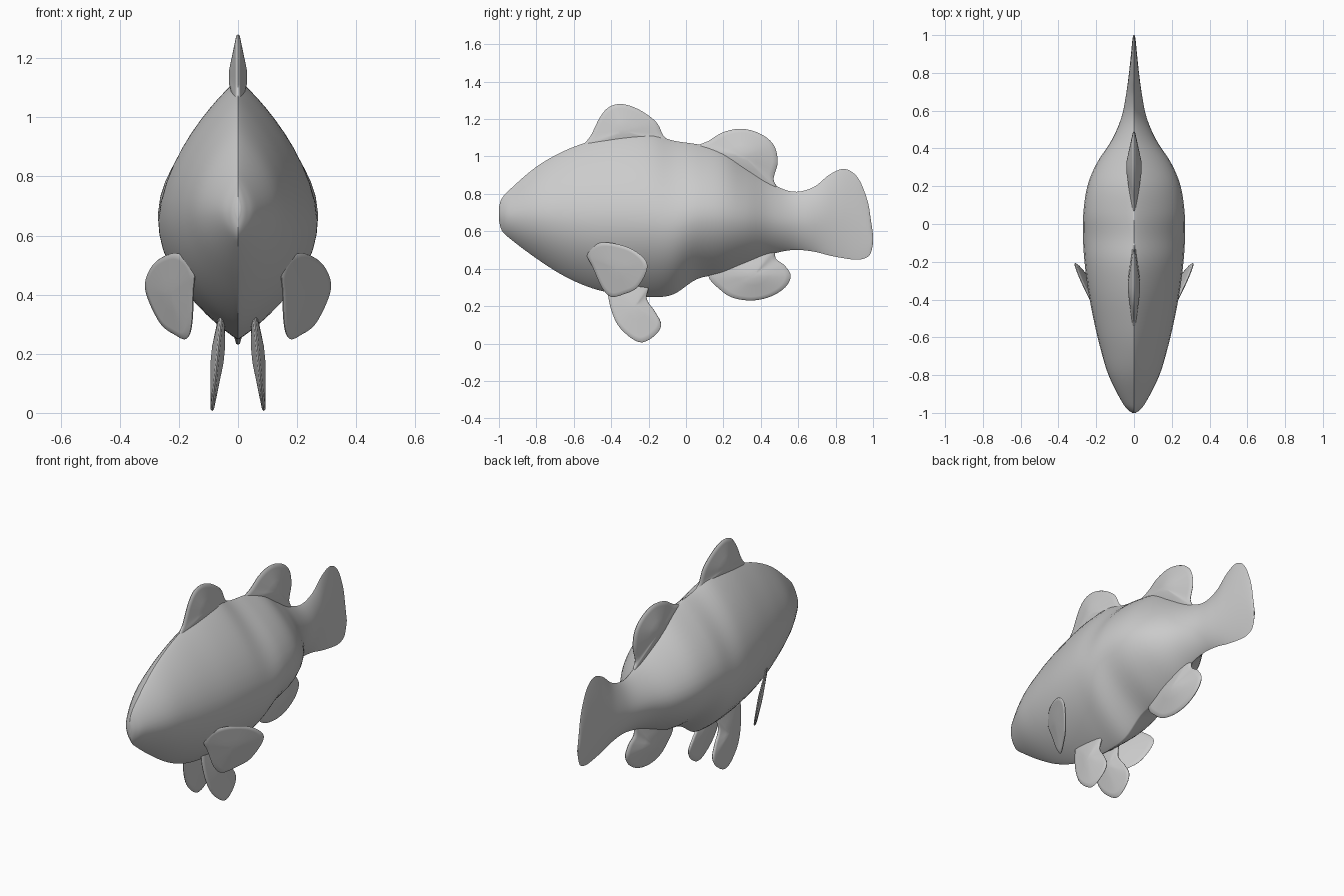
import bpy, bmesh, math
from mathutils import Vector

if "Cube" in bpy.data.objects:
    bpy.data.objects.remove(bpy.data.objects["Cube"])

grey = bpy.data.materials.new("plain grey")
grey.use_nodes = True
colour = (0.6, 0.6, 0.6, 1)
grey.diffuse_color = colour
grey.node_tree.nodes["Principled BSDF"].inputs["Base Color"].default_value = colour


def smooth_path(points, closed, steps=5):
    """Catmull-Rom curve through points of any dimension."""
    pts = [Vector(p) for p in points]
    n = len(pts)
    at = lambda i: pts[i % n] if closed else pts[max(0, min(n - 1, i))]
    out = []
    for i in range(n if closed else n - 1):
        a, b, c, d = (at(i + k) for k in (-1, 0, 1, 2))
        for s in range(steps):
            t = s / steps
            out.append(0.5 * (2 * b + (c - a) * t + (2 * a - 5 * b + 4 * c - d) * t**2
                              + (3 * b - a - 3 * c + d) * t**3))
    if not closed:
        out.append(pts[-1])
    return out


def bridge(bm, a, b):
    n = len(a)
    for i in range(n):
        bm.faces.new((a[i], a[(i + 1) % n], b[(i + 1) % n], b[i]))


def finish(bm, name):
    bmesh.ops.recalc_face_normals(bm, faces=bm.faces)
    mesh = bpy.data.meshes.new(name)
    bm.to_mesh(mesh)
    bm.free()
    mesh.materials.append(grey)
    obj = bpy.data.objects.new(name, mesh)
    bpy.context.collection.objects.link(obj)
    bpy.ops.object.select_all(action="DESELECT")
    obj.select_set(True)
    bpy.context.view_layer.objects.active = obj
    bpy.ops.object.shade_smooth_by_angle(angle=math.radians(60))
    return obj


# Body and tail: position along y, bottom, top, half width
body_rows = [
    (-1.0, .66, .73, .008), (-.985, .605, .775, .03), (-.94, .56, .825, .065),
    (-.8, .455, .945, .135), (-.65, .36, 1.03, .18), (-.5, .295, 1.085, .215),
    (-.35, .262, 1.12, .243), (-.2, .248, 1.125, .262), (-.07, .262, 1.085, .27),
    (.06, .345, 1.065, .268), (.2, .375, 1.03, .247), (.32, .42, .95, .198),
    (.45, .475, .86, .115), (.57, .5, .812, .065), (.68, .492, .835, .043),
    (.77, .47, .905, .03), (.85, .455, .933, .021), (.92, .448, .885, .014),
    (.97, .462, .765, .009), (.99, .49, .65, .006), (1.0, .54, .58, .003)]
bm = bmesh.new()
rings = []
segments = 48
for y, low, high, width in smooth_path(body_rows, False):
    middle = low + (high - low) * .475
    ring = []
    for k in range(segments):
        angle = math.tau * k / segments
        u = math.sin(angle)
        height, power = (high - middle, 1.75) if u > 0 else (middle - low, 2.0)
        x = math.copysign(width * max(0, 1 - abs(u)**power)**.92, math.cos(angle))
        ring.append(bm.verts.new((x, y, middle + height * u)))
    if rings:
        bridge(bm, rings[-1], ring)
    rings.append(ring)
bm.faces.new(rings[0])
bm.faces.new(rings[-1])
finish(bm, "body_and_tail")


def fin(name, outline, thickness, place=lambda y, z: 0):
    """Thin lens-shaped fin; place gives its sideways position."""
    path = smooth_path(outline, True)
    centre = sum(path, Vector((0, 0))) / len(path)
    bm = bmesh.new()
    edge = [bm.verts.new((place(*p), p.x, p.y)) for p in path]
    for side in (-1, 1):
        last = edge
        for s in (.97, .85, .65, .4, .15):
            half = .005 + thickness * (1 - s)
            ring = []
            for p in path:
                q = centre.lerp(p, s)
                ring.append(bm.verts.new((place(*q) + side * half, q.x, q.y)))
            bridge(bm, last, ring)
            last = ring
        bm.faces.new(last)
    return finish(bm, name)


# Fins along the middle
fin("front_dorsal_fin", [(-.56, 1.04), (-.51, 1.11), (-.46, 1.21), (-.41, 1.265),
    (-.34, 1.28), (-.25, 1.25), (-.16, 1.185), (-.12, 1.11), (-.07, 1.05),
    (-.3, 1.0), (-.5, 1.0)], .03)
fin("rear_dorsal_fin", [(.04, 1.04), (.12, 1.083), (.2, 1.13), (.3, 1.148), (.4, 1.12),
    (.47, 1.06), (.49, .97), (.468, .88), (.48, .82), (.3, .85), (.1, .95)], .04)
fin("anal_fin", [(.12, .36), (.18, .29), (.25, .245), (.35, .23), (.45, .25), (.53, .3),
    (.56, .36), (.53, .415), (.48, .455), (.46, .52), (.3, .51), (.15, .45)], .04)

# Paired fins
pelvic = [(-.42, .3), (-.4, .18), (-.35, .08), (-.25, .007), (-.17, .04), (-.133, .1),
          (-.165, .17), (-.21, .24), (-.2, .33), (-.3, .38), (-.4, .36)]
pectoral = [(-.53, .475), (-.5, .525), (-.42, .54), (-.3, .51), (-.22, .45), (-.21, .39),
            (-.26, .3), (-.33, .265), (-.4, .25), (-.45, .3), (-.5, .41)]
for label, side in (("left", 1), ("right", -1)):
    fin(label + "_pelvic_fin", pelvic, .02, lambda y, z: side * (.088 - .1 * z))
    fin(label + "_pectoral_fin", pectoral, .01,
        lambda y, z: side * (.341 + .537 * y + .195 * z))
